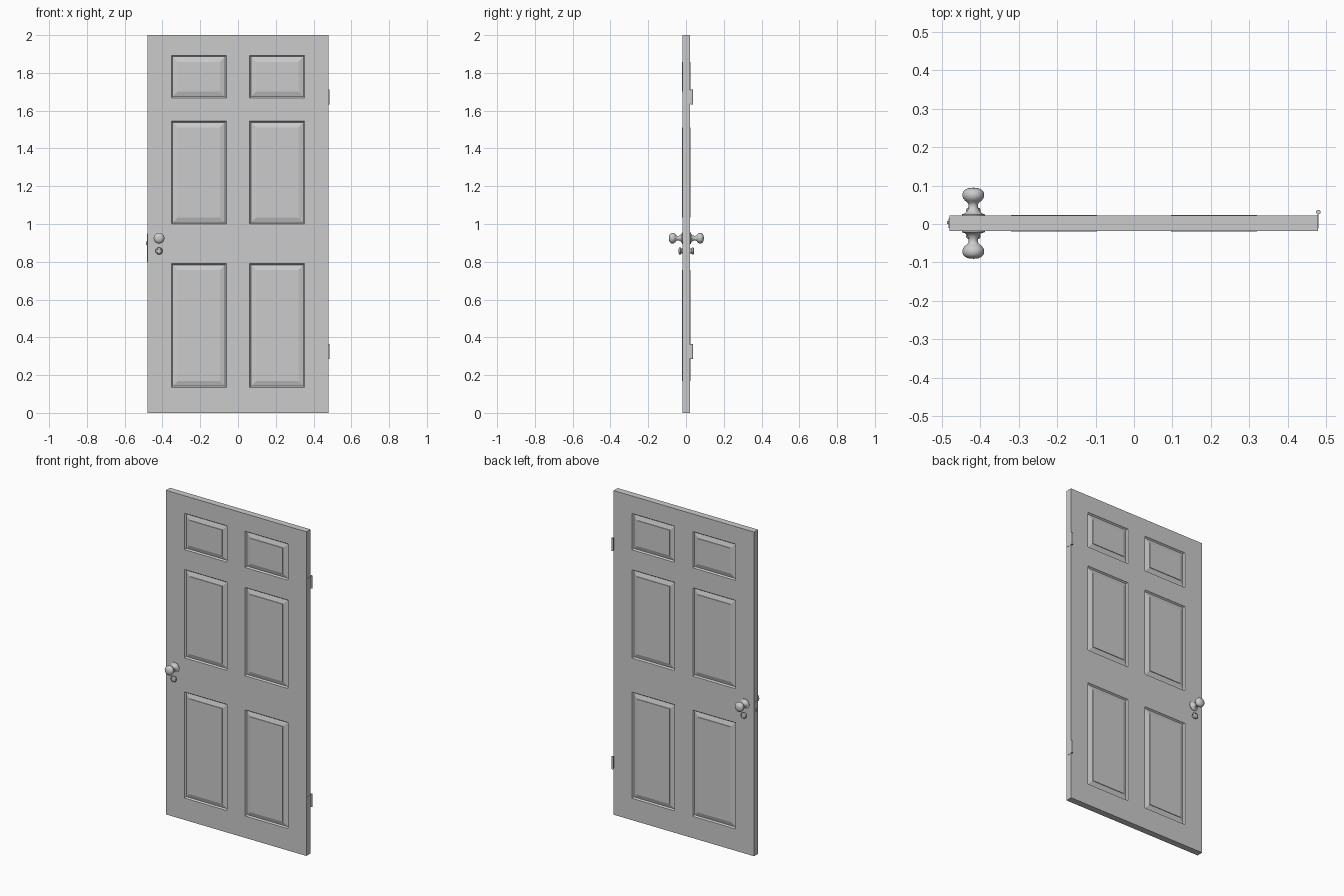
import bpy, bmesh, math
from mathutils import Matrix

if "Cube" in bpy.data.objects:
    bpy.data.objects.remove(bpy.data.objects["Cube"])

YC, HALF = 0.002, 0.02          # slab centre and half thickness


def finish(name, bm, smooth=False):
    bmesh.ops.recalc_face_normals(bm, faces=bm.faces)
    me = bpy.data.meshes.new(name)
    bm.to_mesh(me)
    bm.free()
    ob = bpy.data.objects.new(name, me)
    bpy.context.collection.objects.link(ob)
    if smooth:
        bpy.context.view_layer.objects.active = ob
        ob.select_set(True)
        bpy.ops.object.shade_smooth_by_angle(angle=math.radians(40))
        ob.select_set(False)
    return ob


def box(name, x0, x1, y0, y1, z0, z1):
    bm = bmesh.new()
    bmesh.ops.create_cube(bm, size=1)
    bmesh.ops.scale(bm, vec=(x1 - x0, y1 - y0, z1 - z0), verts=bm.verts)
    bmesh.ops.translate(bm, vec=((x0 + x1) / 2, (y0 + y1) / 2, (z0 + z1) / 2), verts=bm.verts)
    return finish(name, bm)


def lathe(name, profile, x, z, side, steps=32):
    """Spin (radius, distance from door face) points around a y axis."""
    bm = bmesh.new()
    vs = [bm.verts.new((r, side * (HALF + d), 0)) for r, d in profile]
    es = [bm.edges.new(p) for p in zip(vs, vs[1:])]
    bmesh.ops.spin(bm, geom=vs + es, cent=(0, 0, 0), axis=(0, 1, 0),
                   angle=2 * math.pi, steps=steps)
    bmesh.ops.remove_doubles(bm, verts=bm.verts, dist=1e-5)
    bmesh.ops.translate(bm, vec=(x, YC, z), verts=bm.verts)
    return finish(name, bm, True)


# Door slab: gridded front and back, panel cells inset into moulding and raised field
xs = [-0.48, -0.353, -0.062, 0.062, 0.353, 0.479]
zs = [0, 0.135, 0.79, 1.0, 1.545, 1.668, 1.892, 2.0]
bm = bmesh.new()
grids = []
panels = []
for y in (YC - HALF, YC + HALF):
    g = [[bm.verts.new((x, y, z)) for z in zs] for x in xs]
    grids.append(g)
    for i in range(len(xs) - 1):
        for j in range(len(zs) - 1):
            f = bm.faces.new((g[i][j], g[i + 1][j], g[i + 1][j + 1], g[i][j + 1]))
            if i % 2 and j % 2:
                panels.append(f)


def rim(g):
    n, m = len(xs) - 1, len(zs) - 1
    return ([g[i][0] for i in range(n)] + [g[n][j] for j in range(m)]
            + [g[i][m] for i in range(n, 0, -1)] + [g[0][j] for j in range(m, 0, -1)])


a, b = rim(grids[0]), rim(grids[1])
for k in range(len(a)):
    n = (k + 1) % len(a)
    bm.faces.new((a[k], a[n], b[n], b[k]))
bmesh.ops.recalc_face_normals(bm, faces=bm.faces)
for width, rise in ((0.003, -0.004), (0.006, -0.005), (0.038, 0.008), (0.001, 0.003)):
    bmesh.ops.inset_individual(bm, faces=panels, thickness=width, depth=rise)
finish("door_slab", bm)

# Knobs and lock cylinders on both faces
knob = [(0, 0), (0.03, 0), (0.03, 0.003), (0.022, 0.006), (0.016, 0.012), (0.0125, 0.02),
        (0.012, 0.028), (0.015, 0.034), (0.022, 0.039), (0.027, 0.046), (0.0285, 0.053),
        (0.027, 0.061), (0.022, 0.067), (0.012, 0.0715), (0, 0.0725)]
lock = [(0, 0), (0.012, 0), (0.012, 0.006), (0.018, 0.010), (0.019, 0.015), (0.017, 0.019),
        (0.012, 0.021), (0.011, 0.019), (0, 0.019)]
for side, label in ((-1, "front"), (1, "back")):
    lathe(label + "_knob", knob, -0.418, 0.925, side)
    lathe(label + "_lock", lock, -0.418, 0.857, side, 24)

# Latch plate and bolt in the left edge
box("latch_plate", -0.482, -0.479, -0.010, 0.014, 0.80, 0.95)
box("latch_bolt", -0.486, -0.479, 0.0, 0.008, 0.89, 0.908)

# Hinges: barrel and leaf on the right edge
for label, z in (("upper", 1.672), ("lower", 0.325)):
    box(label + "_hinge_leaf", 0.4775, 0.4805, -0.012, 0.031, z - 0.038, z + 0.038)
    bm = bmesh.new()
    bmesh.ops.create_cone(bm, cap_ends=True, segments=16, radius1=0.006, radius2=0.006,
                          depth=0.078, matrix=Matrix.Translation((0.4795, 0.031, z)))
    finish(label + "_hinge_barrel", bm, True)
